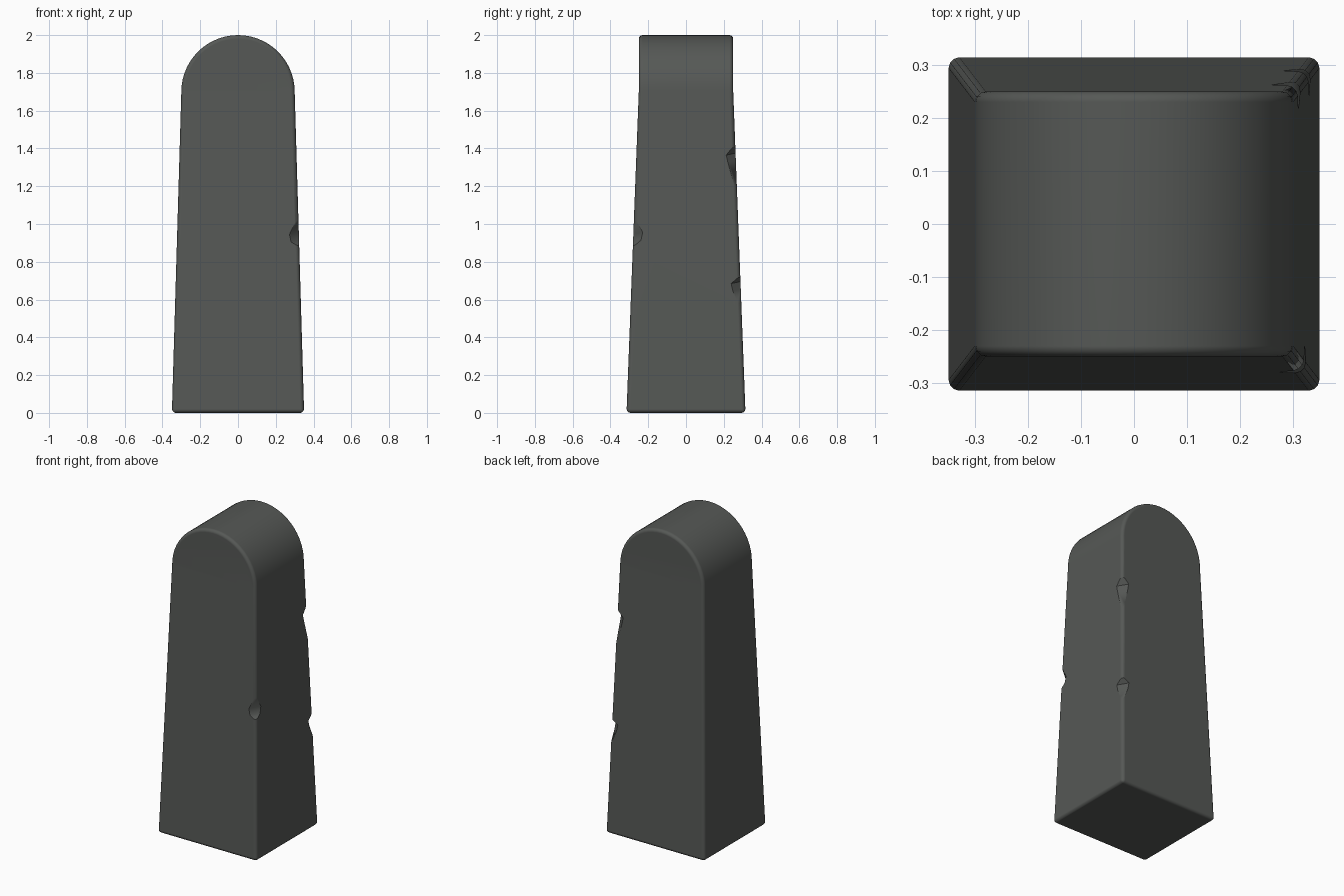
import bpy, bmesh, math
from mathutils import Vector

if "Cube" in bpy.data.objects:
    bpy.data.objects.remove(bpy.data.objects["Cube"])

BASE_X, BASE_Y = 0.35, 0.315      # half sizes at the ground
TOP_X, TOP_Y = 0.30, 0.25         # half sizes where the arch begins
SPRING, SEGS = 1.70, 28

stone = bpy.data.materials.new("dark grey stone")
stone.diffuse_color = (0.092, 0.098, 0.092, 1)
stone.use_nodes = True
stone.node_tree.nodes["Principled BSDF"].inputs["Base Color"].default_value = stone.diffuse_color


def make_object(name, bm):
    bmesh.ops.recalc_face_normals(bm, faces=bm.faces)
    mesh = bpy.data.meshes.new(name)
    bm.to_mesh(mesh)
    bm.free()
    mesh.materials.append(stone)
    ob = bpy.data.objects.new(name, mesh)
    bpy.context.collection.objects.link(ob)
    return ob


# Tapered post with a round-arched head
bm = bmesh.new()
rings = []
for s in (-1, 1):
    base = [bm.verts.new((x, s * BASE_Y, 0)) for x in (BASE_X, -BASE_X)]
    arch = []
    for i in range(SEGS + 1):
        a = math.pi * i / SEGS
        arch.append(bm.verts.new((TOP_X * math.cos(a), s * TOP_Y,
                                  SPRING + 0.30 * math.sin(a))))
    bm.faces.new(arch)
    bm.faces.new((base[0], arch[0], arch[-1], base[1]))
    rings.append([base[0]] + arch + [base[1]])
front, back = rings
n = len(front)
for i in range(n):
    j = (i + 1) % n
    bm.faces.new((front[i], front[j], back[j], back[i]))
post = make_object("stone_post", bm)

bpy.context.view_layer.objects.active = post
post.select_set(True)
bevel = post.modifiers.new("soft_edges", 'BEVEL')
bevel.width, bevel.segments = 0.02, 3
bevel.limit_method, bevel.angle_limit = 'ANGLE', math.radians(40)
bpy.ops.object.modifier_apply(modifier=bevel.name)


# Chips knocked out of the right-hand corners
def chip(side, z_top, z_deep, z_low, depth):
    t = z_deep / SPRING
    corner = Vector((BASE_X + (TOP_X - BASE_X) * t,
                     side * (BASE_Y + (TOP_Y - BASE_Y) * t), 0))
    out = Vector((1, side, 0)).normalized()
    across = Vector((-side, 1, 0)).normalized()
    profile = [(0.0, z_top), (-depth, z_deep + 0.02), (-depth * 0.8, z_deep - 0.02),
               (0.0, z_low), (0.1, z_low), (0.1, z_top)]
    bm = bmesh.new()
    ends = [[bm.verts.new(corner + out * u + across * w + Vector((0, 0, z + 0.15 * w)))
             for u, z in profile] for w in (-0.2, 0.2)]
    for e in ends:
        bm.faces.new(e)
    for i in range(len(profile)):
        j = (i + 1) % len(profile)
        bm.faces.new((ends[0][i], ends[0][j], ends[1][j], ends[1][i]))
    cutter = make_object("chip_cutter", bm)
    cutter.hide_render = True
    cut = post.modifiers.new("chip", 'BOOLEAN')
    cut.operation, cut.solver, cut.object = 'DIFFERENCE', 'EXACT', cutter
    bpy.ops.object.modifier_apply(modifier=cut.name)
    bpy.data.objects.remove(cutter)


chip(1, 1.43, 1.35, 1.19, 0.036)
chip(1, 0.73, 0.67, 0.56, 0.036)
chip(-1, 1.06, 0.93, 0.88, 0.036)

bpy.ops.object.shade_smooth_by_angle(angle=math.radians(40))
post.modifiers.new("clean_shading", 'WEIGHTED_NORMAL').keep_sharp = True
